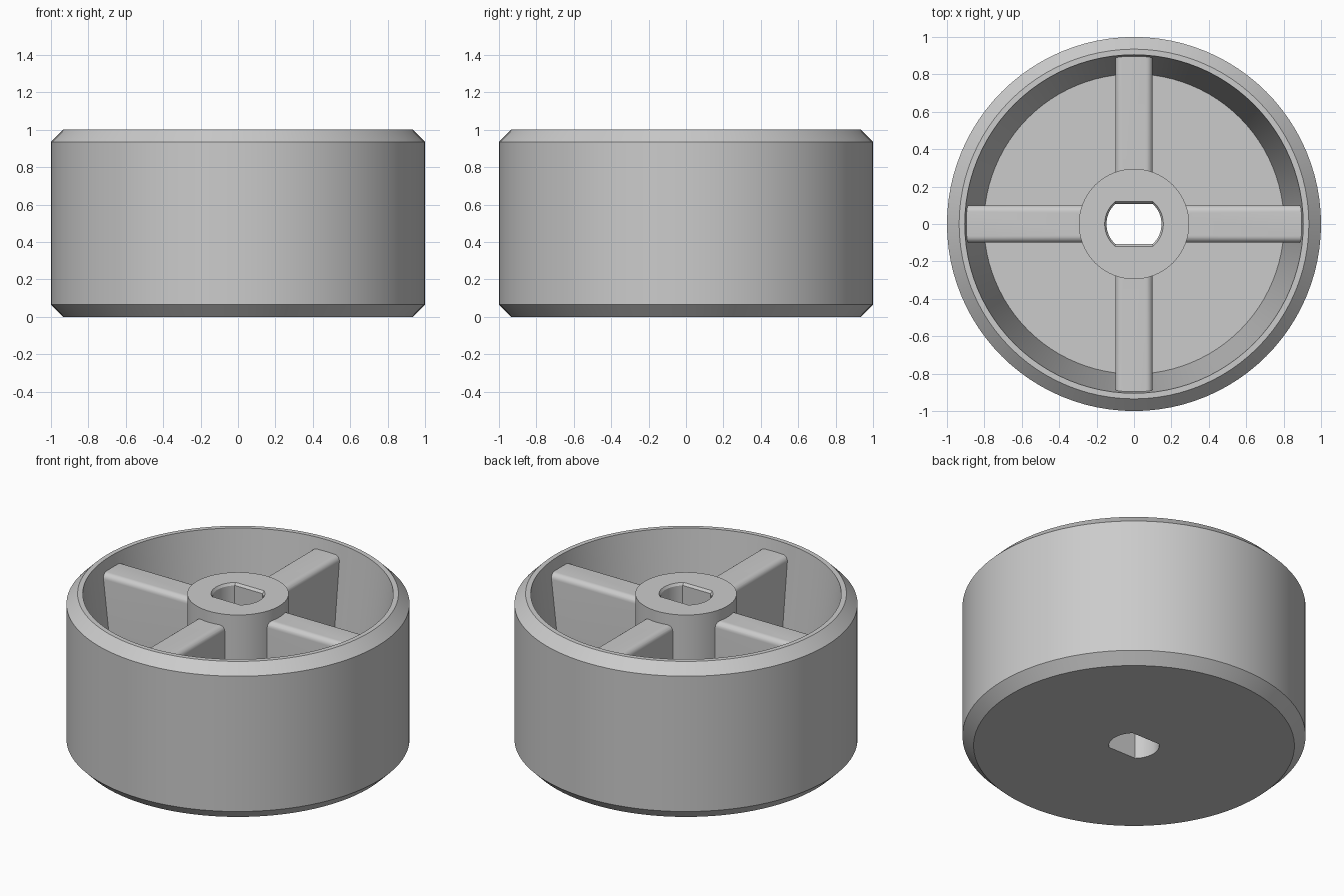
import bpy, bmesh, math
from mathutils import Matrix

if "Cube" in bpy.data.objects:
    bpy.data.objects.remove(bpy.data.objects["Cube"], do_unlink=True)

SEGMENTS = 96
grey = bpy.data.materials.new("plain_grey")
grey.use_nodes = True
grey.diffuse_color = (0.6, 0.6, 0.6, 1)
grey.node_tree.nodes["Principled BSDF"].inputs["Base Color"].default_value = (0.6, 0.6, 0.6, 1)


def make_object(name, bm):
    bmesh.ops.recalc_face_normals(bm, faces=bm.faces)
    mesh = bpy.data.meshes.new(name)
    bm.to_mesh(mesh)
    bm.free()
    mesh.materials.append(grey)
    obj = bpy.data.objects.new(name, mesh)
    bpy.context.collection.objects.link(obj)
    return obj


def lathe(name, profile):
    bm = bmesh.new()
    verts = [bm.verts.new((r, 0, z)) for r, z in profile]
    edges = [bm.edges.new(pair) for pair in zip(verts, verts[1:])]
    bmesh.ops.spin(bm, geom=verts + edges, cent=(0, 0, 0), axis=(0, 0, 1),
                   angle=math.tau, steps=SEGMENTS)
    bmesh.ops.remove_doubles(bm, verts=bm.verts, dist=0.0001)
    return make_object(name, bm)


def loft(name, rings, turn=0):
    """Closed solid through matching rings of points."""
    bm = bmesh.new()
    loops = [[bm.verts.new(p) for p in ring] for ring in rings]
    for a, b in zip(loops, loops[1:]):
        for i in range(len(a)):
            j = (i + 1) % len(a)
            bm.faces.new((a[i], a[j], b[j], b[i]))
    bm.faces.new(loops[0])
    bm.faces.new(loops[-1])
    bmesh.ops.rotate(bm, verts=bm.verts, matrix=Matrix.Rotation(turn, 3, "Z"))
    return make_object(name, bm)


def spoke_ring(x, half=0.1, top=0.928, bottom=0.05, fillet=0.035, steps=6):
    points = [(x, -half, bottom), (x, half, bottom)]
    for side in (1, -1):
        for i in range(steps + 1):
            a = math.pi / 2 * (i / steps if side > 0 else 1 - i / steps)
            points.append((x, side * (half - fillet + fillet * math.cos(a)),
                           top - fillet + fillet * math.sin(a)))
    return points


def bore_ring(z, radius, flat, steps=14):
    """Circle cut by two flats, facing front and back."""
    corner = math.asin(flat / radius)
    return [(radius * math.cos(a), radius * math.sin(a), z)
            for base in (0, math.pi)
            for a in [base - corner + 2 * corner * i / steps for i in range(steps + 1)]]


def combine(target, tool, operation):
    mod = target.modifiers.new(operation.lower(), "BOOLEAN")
    mod.operation = operation
    mod.solver = "EXACT"
    mod.object = tool
    bpy.context.view_layer.objects.active = target
    bpy.ops.object.modifier_apply(modifier=mod.name)
    bpy.data.objects.remove(tool, do_unlink=True)


# Cup with chamfered rim, tapered inner wall and central hub
wheel = lathe("wheel_body", [
    (0, 0), (0.935, 0), (1, 0.065), (1, 0.935), (0.935, 1), (0.905, 1),
    (0.802, 0.1), (0.295, 0.1), (0.295, 1), (0, 1)])

# Two crossing bars with rounded tops form the four spokes
for turn in (0, math.pi / 2):
    combine(wheel, loft("spoke_bar", [spoke_ring(-0.92), spoke_ring(0.92)], turn), "UNION")

# Axle bore with two flats and a small lead-in chamfer
bore = loft("axle_bore_cutter", [
    bore_ring(-0.1, 0.147, 0.108), bore_ring(0.985, 0.147, 0.108),
    bore_ring(1, 0.157, 0.12), bore_ring(1.1, 0.157, 0.12)])
bore.hide_render = True
combine(wheel, bore, "DIFFERENCE")

bpy.ops.object.select_all(action="DESELECT")
wheel.select_set(True)
bpy.context.view_layer.objects.active = wheel
bpy.ops.object.shade_smooth_by_angle(angle=math.radians(25))
